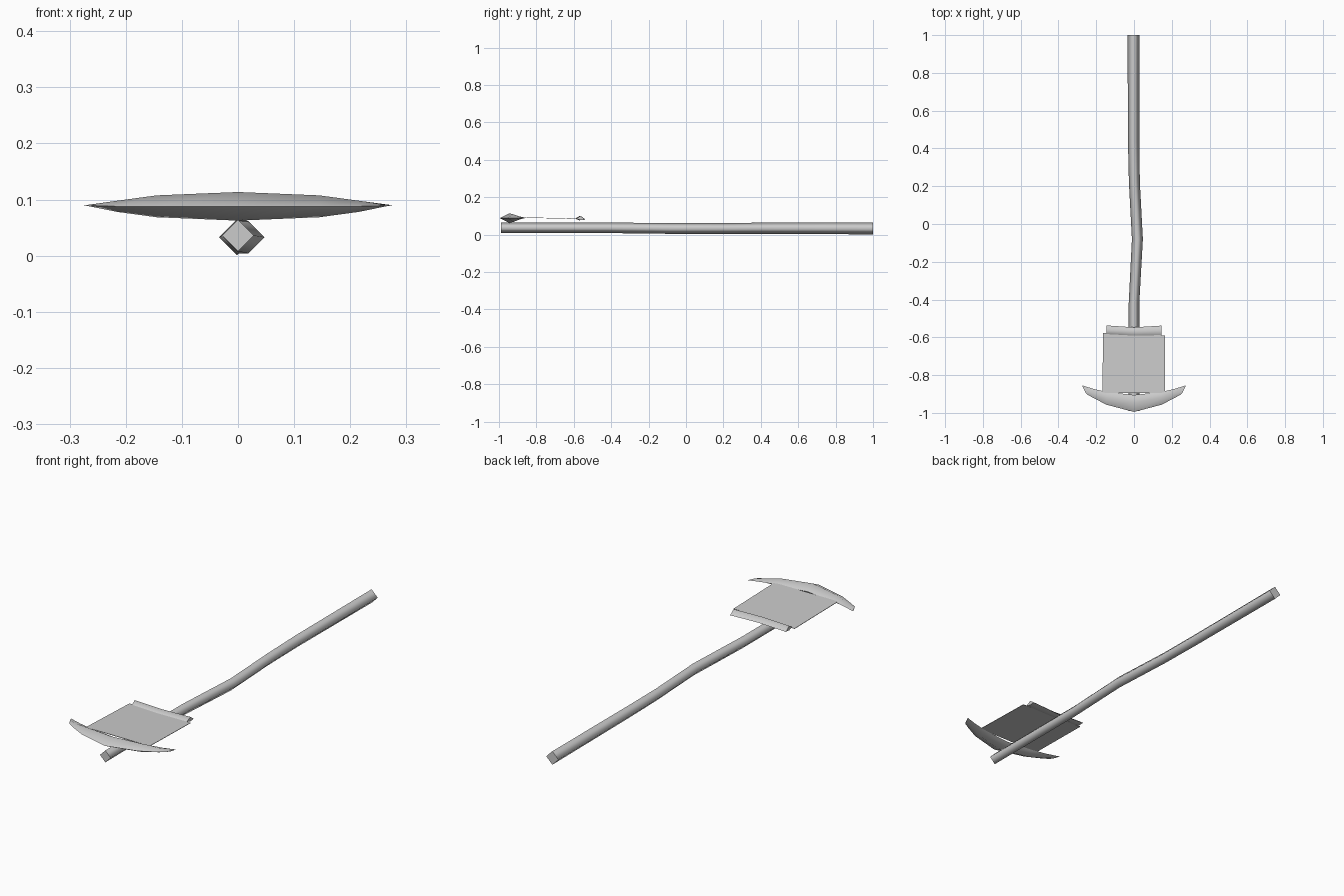
import bpy, bmesh, math

cube = bpy.data.objects.get("Cube")
if cube:
    bpy.data.objects.remove(cube, do_unlink=True)

GREY = (0.6, 0.6, 0.6, 1)
grey = bpy.data.materials.new("plain grey")
grey.use_nodes = True
grey.diffuse_color = GREY
grey.node_tree.nodes["Principled BSDF"].inputs["Base Color"].default_value = GREY


def loft(name, sections, sharp_corners=()):
    """Skin a row of equal-length rings, smooth along the sides, with flat caps.
    Lengthwise edges at the given corner numbers stay sharp."""
    bm = bmesh.new()
    rings = [[bm.verts.new(p) for p in ring] for ring in sections]
    n = len(rings[0])
    for a, b in zip(rings, rings[1:]):
        for i in range(n):
            j = (i + 1) % n
            bm.faces.new((a[i], a[j], b[j], b[i])).smooth = True
    caps = [bm.faces.new(rings[0][::-1]), bm.faces.new(rings[-1])]
    bm.edges.ensure_lookup_table()
    for cap in caps:
        for e in cap.edges:
            e.smooth = False
    for a, b in zip(rings, rings[1:]):
        for i in sharp_corners:
            bm.edges.get((a[i], b[i])).smooth = False
    bmesh.ops.recalc_face_normals(bm, faces=bm.faces)
    mesh = bpy.data.meshes.new(name)
    bm.to_mesh(mesh)
    bm.free()
    mesh.materials.append(grey)
    obj = bpy.data.objects.new(name, mesh)
    bpy.context.collection.objects.link(obj)
    return obj


def diamond(x, front, mid, back):
    """Four-cornered section: front edge, top ridge, back edge, bottom ridge."""
    (yf, zf), (ym, zt, zb), (yb, zk) = front, mid, back
    return [(x, yf, zf), (x, ym, zt), (x, yb, zk), (x, ym, zb)]


# Crooked four-sided handle: centre x, y, centre z, radius
path = [(0.0, -0.99, 0.036, 0.028), (0.0, -0.42, 0.036, 0.028),
        (0.018, -0.08, 0.033, 0.029), (0.002, 0.22, 0.033, 0.029),
        (-0.002, 0.44, 0.034, 0.030), (-0.002, 1.0, 0.033, 0.032)]
loft("handle", [[(x + r * math.cos(k * math.pi / 2), y, z + r * math.sin(k * math.pi / 2))
                 for k in range(4)] for x, y, z, r in path])

# Curved cutting blade, thick in the middle and thin at swept-back tips
half = [  # x, front y, ridge y, back y, half thickness
    (0.0, -0.995, -0.945, -0.905, 0.0255),
    (0.145, -0.957, -0.920, -0.889, 0.0195),
    (0.215, -0.921, -0.898, -0.873, 0.010)]
stations = [(-x, *rest) for x, *rest in half[:0:-1]] + half
blade = [diamond(x, (f, 0.088), (m, 0.088 + t, 0.088 - t), (b, 0.09))
         for x, f, m, b, t in stations]


def tip(s):
    return [(s * 0.252, -0.900, 0.089), (s * 0.264, -0.877, 0.091),
            (s * 0.275, -0.854, 0.090), (s * 0.264, -0.877, 0.088)]


loft("cutting_blade", [tip(-1)] + blade + [tip(1)], sharp_corners=(0, 2))

# Thin flat plate, sloping slightly down towards the back
loft("flat_plate", [
    [(-0.168, -0.895, 0.093), (0.165, -0.895, 0.093), (0.165, -0.59, 0.086), (-0.163, -0.577, 0.085)],
    [(-0.168, -0.895, 0.091), (0.165, -0.895, 0.091), (0.165, -0.59, 0.084), (-0.163, -0.577, 0.083)],
], sharp_corners=(0, 1, 2, 3))

# Ridged bar across the back of the plate, with ends bent backwards
loft("rear_bar", [
    diamond(-0.146, (-0.583, 0.085), (-0.562, 0.099, 0.078), (-0.537, 0.080)),
    diamond(0.0, (-0.592, 0.085), (-0.570, 0.099, 0.076), (-0.547, 0.079)),
    diamond(0.146, (-0.590, 0.085), (-0.564, 0.099, 0.078), (-0.538, 0.080)),
], sharp_corners=(0, 2))
